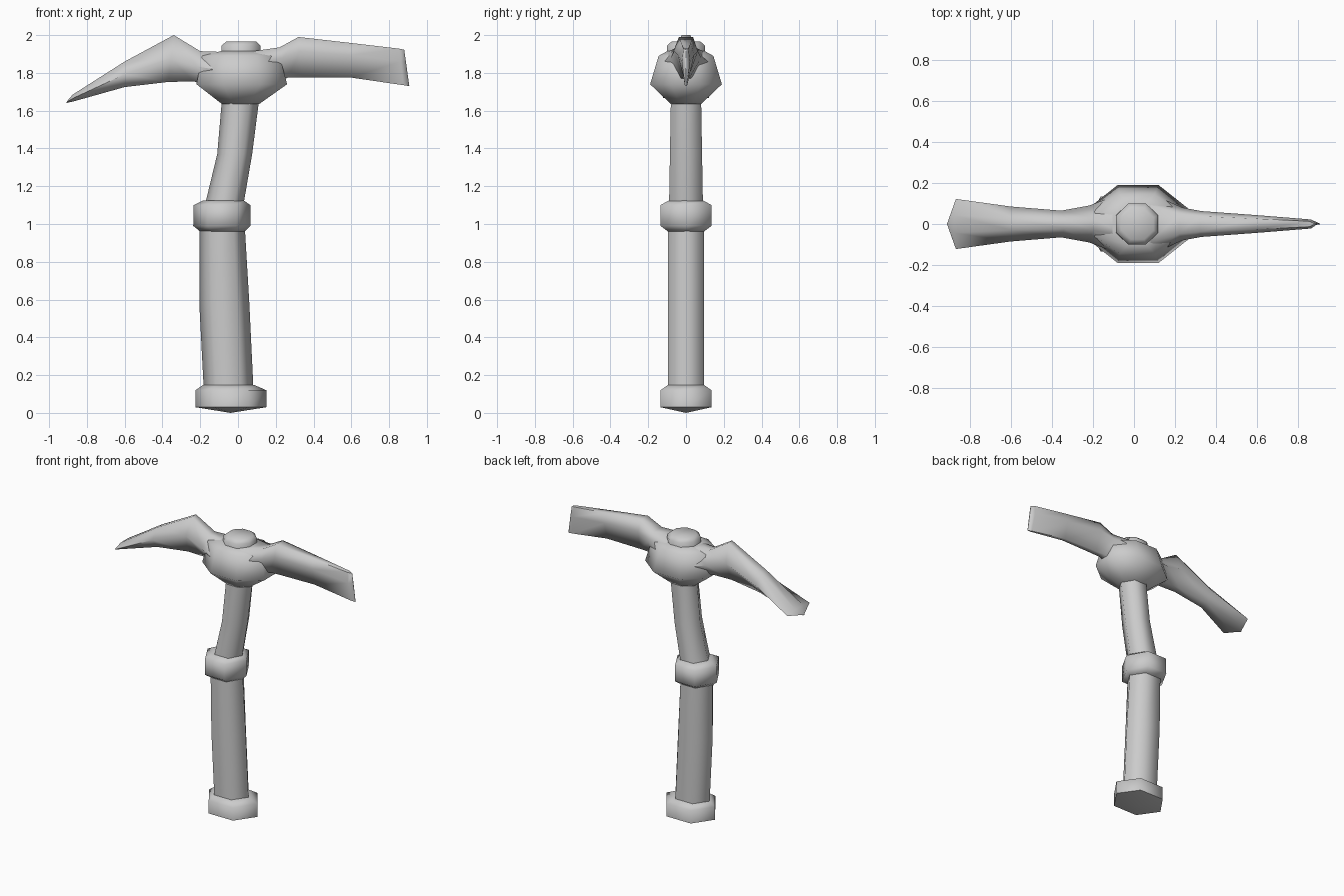
import bpy
import bmesh
import math

old = bpy.data.objects.get("Cube")
if old:
    bpy.data.objects.remove(old, do_unlink=True)

grey = bpy.data.materials.new("plain grey")
grey.use_nodes = True
colour = (0.6, 0.6, 0.6, 1)
grey.diffuse_color = colour
grey.node_tree.nodes["Principled BSDF"].inputs["Base Color"].default_value = colour


def loft(name, rings, tip=None):
    """Bridge equal-sized rings of points into a closed, smooth-shaded part."""
    bm = bmesh.new()
    loops = [[bm.verts.new(p) for p in ring] for ring in rings]
    count = len(loops[0])
    for a, b in zip(loops, loops[1:]):
        for i in range(count):
            j = (i + 1) % count
            bm.faces.new((a[i], a[j], b[j], b[i]))
    bm.faces.new(loops[-1])
    if tip:
        centre = bm.verts.new(tip)
        for i in range(count):
            bm.faces.new((loops[0][i], centre, loops[0][(i + 1) % count]))
    else:
        bm.faces.new(loops[0][::-1])
    bmesh.ops.recalc_face_normals(bm, faces=bm.faces)
    mesh = bpy.data.meshes.new(name)
    bm.to_mesh(mesh)
    bm.free()
    mesh.materials.append(grey)
    obj = bpy.data.objects.new(name, mesh)
    bpy.context.collection.objects.link(obj)
    bpy.ops.object.select_all(action='DESELECT')
    obj.select_set(True)
    bpy.context.view_layer.objects.active = obj
    bpy.ops.object.shade_smooth_by_angle(angle=math.radians(75))
    return obj


def flat_ring(sides, x_min, x_max, half_y, z, turn=0.0):
    """Horizontal polygon stretched to the given extents."""
    pts = [(math.cos(turn + math.tau * i / sides), math.sin(turn + math.tau * i / sides))
           for i in range(sides)]
    mx, my = max(p[0] for p in pts), max(p[1] for p in pts)
    cx, hx = (x_min + x_max) / 2, (x_max - x_min) / 2
    return [(cx + hx * px / mx, half_y * py / my, z) for px, py in pts]


def column(name, sides, rows, turn=0.0, tip=None):
    return loft(name, [flat_ring(sides, *row, turn) for row in rows], tip)


def arm(name, rows, shape):
    """Each row is top x, top z, bottom x, bottom z, half width."""
    rings = []
    for xt, zt, xb, zb, w in rows:
        half = [(y * w, xb + (xt - xb) * h, zb + (zt - zb) * h) for y, h in shape]
        ring = [(x, y, z) for y, x, z in half]
        ring += [(x, -y, z) for y, x, z in reversed(half)]
        rings.append(ring)
    return loft(name, rings)


# Handle: x min, x max, half depth, height
column("pommel", 6, [
    (-0.225, 0.15, 0.135, 0.03), (-0.225, 0.15, 0.135, 0.12),
    (-0.185, 0.085, 0.095, 0.148)], tip=(-0.04, 0, 0.0))
column("lower_grip", 6, [
    (-0.18, 0.083, 0.095, 0.1), (-0.205, 0.06, 0.095, 0.58),
    (-0.205, 0.035, 0.095, 1.0)])
column("collar", 6, [
    (-0.2, 0.035, 0.095, 0.96), (-0.237, 0.065, 0.135, 0.99),
    (-0.235, 0.065, 0.135, 1.1), (-0.185, 0.03, 0.09, 1.125)])
column("upper_shaft", 6, [
    (-0.18, 0.025, 0.09, 1.08), (-0.11, 0.075, 0.085, 1.37),
    (-0.085, 0.112, 0.08, 1.66)])

# Head socket and its cap
eighth = math.pi / 8
column("head_socket", 8, [
    (-0.085, 0.112, 0.08, 1.635), (-0.22, 0.26, 0.19, 1.74),
    (-0.19, 0.22, 0.145, 1.89), (-0.09, 0.12, 0.1, 1.915)], eighth)
column("socket_cap", 8, [
    (-0.09, 0.118, 0.1, 1.89), (-0.087, 0.118, 0.1, 1.945),
    (-0.06, 0.095, 0.075, 1.967)], eighth)

# Curved adze arm, spreading flat towards its edge
arm("adze_arm", [
    (-0.06, 1.91, -0.06, 1.7, 0.15),
    (-0.2, 1.915, -0.235, 1.755, 0.09),
    (-0.34, 2.0, -0.37, 1.752, 0.065),
    (-0.6, 1.86, -0.6, 1.725, 0.085),
    (-0.875, 1.685, -0.86, 1.652, 0.122),
    (-0.905, 1.65, -0.91, 1.64, 0.01)],
    [(0.35, 1), (1, 0.5), (0.4, 0)])

# Upright blade arm, thinning to a vertical edge
arm("blade_arm", [
    (0.08, 1.915, 0.08, 1.7, 0.15),
    (0.22, 1.935, 0.265, 1.775, 0.08),
    (0.32, 1.99, 0.34, 1.775, 0.063),
    (0.6, 1.958, 0.6, 1.775, 0.043),
    (0.855, 1.928, 0.875, 1.735, 0.022),
    (0.88, 1.923, 0.907, 1.73, 0.003)],
    [(0.6, 1), (1, 0.65), (0.3, 0)])
